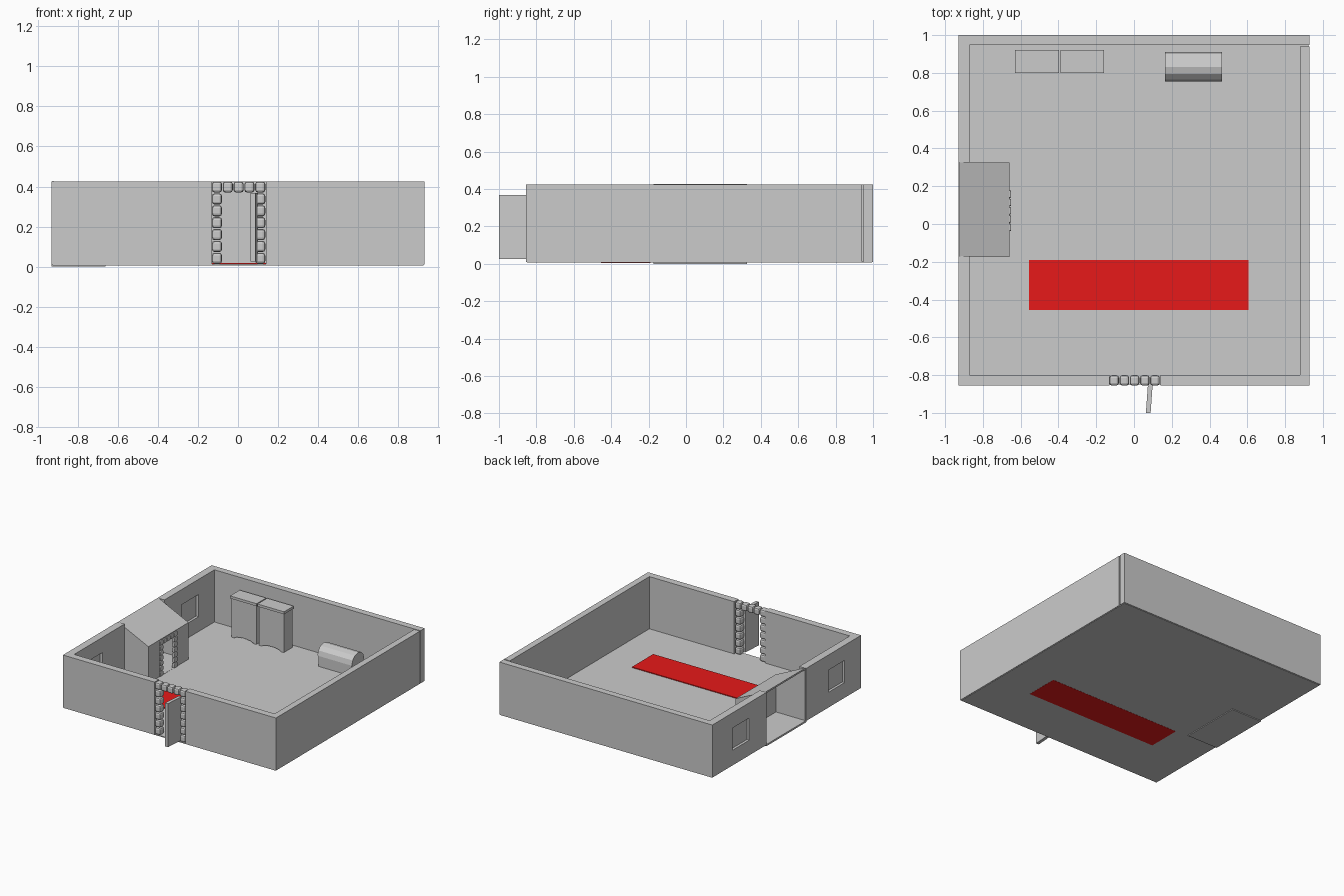
import bpy, bmesh, math
from mathutils import Matrix, Vector

if "Cube" in bpy.data.objects:
    bpy.data.objects.remove(bpy.data.objects["Cube"])


def mesh_object(name, bm):
    bmesh.ops.recalc_face_normals(bm, faces=bm.faces)
    me = bpy.data.meshes.new(name)
    bm.to_mesh(me)
    bm.free()
    ob = bpy.data.objects.new(name, me)
    bpy.context.collection.objects.link(ob)
    return ob


def add_box(bm, lo, hi, bevel=0):
    lo, hi = Vector(lo), Vector(hi)
    size = hi - lo
    mat = Matrix.Translation((lo + hi) / 2) @ Matrix.Diagonal((*size, 1))
    verts = bmesh.ops.create_cube(bm, size=1, matrix=mat)["verts"]
    if bevel:
        edges = list({e for v in verts for e in v.link_edges})
        bmesh.ops.bevel(bm, geom=edges, offset=bevel, segments=2, profile=0.5, affect='EDGES')


def box(name, lo, hi):
    bm = bmesh.new()
    add_box(bm, lo, hi)
    return mesh_object(name, bm)


def prism(name, pts, start, end):
    """Extrude a 3D outline from start to end offsets."""
    bm = bmesh.new()
    start, end = Vector(start), Vector(end)
    face = bm.faces.new([bm.verts.new(Vector(p) + start) for p in pts])
    out = bmesh.ops.extrude_face_region(bm, geom=[face])["geom"]
    bmesh.ops.translate(bm, vec=end - start, verts=[v for v in out if isinstance(v, bmesh.types.BMVert)])
    return mesh_object(name, bm)


def stone_arch(name, width, height, depth, loc, turn=0):
    """Doorway surround: two columns of rounded stones and a lintel row."""
    bm = bmesh.new()
    dx, dz = width / 5, height / 7
    g = 0.002
    cells = [(i, k) for k in range(6) for i in (0, 4)] + [(i, 6) for i in range(5)]
    for i, k in cells:
        x, z = -width / 2 + i * dx, k * dz
        add_box(bm, (x + g, -depth / 2, z + g), (x + dx - g, depth / 2, z + dz - g),
                min(dx, depth, dz) * 0.25)
    ob = mesh_object(name, bm)
    ob.location = loc
    ob.rotation_euler.z = turn
    return ob


B, T = 0.01, 0.425  # wall base and top

# Floor and red carpet
box("floor", (-0.925, -0.85, 0.006), (0.925, 0.995, 0.013))
carpet = box("carpet", (-0.555, -0.455, 0.005), (0.605, -0.19, 0.019))
red = bpy.data.materials.new("carpet_red")
red.diffuse_color = (0.8, 0.01, 0.01, 1)
red.use_nodes = True
red.node_tree.nodes["Principled BSDF"].inputs["Base Color"].default_value = red.diffuse_color
carpet.data.materials.append(red)

# Plain walls
box("front_wall_left", (-0.87, -0.855, B), (-0.13, -0.80, T))
box("front_wall_right", (0.14, -0.855, B), (0.93, -0.80, T))
box("right_wall", (0.88, -0.80, B), (0.93, 0.94, T))
box("back_wall", (-0.87, 0.948, B), (0.93, 1.0, T))

# Left wall halves with windows recessed from both sides
for label, y0, y1, w0, w1 in (("front", -0.855, -0.17, -0.65, -0.45), ("back", 0.325, 1.0, 0.54, 0.75)):
    wall = box("left_wall_" + label, (-0.93, y0, B), (-0.87, y1, T))
    for lo, hi in ((-0.95, -0.91), (-0.89, -0.85)):
        cutter = box("window_cutter", (lo, w0, 0.13), (hi, w1, 0.305))
        cutter.hide_render = True
        mod = wall.modifiers.new("window", 'BOOLEAN')
        mod.object = cutter
        mod.solver = 'EXACT'
        bpy.context.view_layer.objects.active = wall
        bpy.ops.object.modifier_apply(modifier=mod.name)
        bpy.data.objects.remove(cutter)

# Front doorway and open door leaf
stone_arch("door_arch", 0.27, 0.415, 0.055, (0.003, -0.828, 0.012))
prism("door", [(0.074, -0.845, 0), (0.099, -0.845, 0), (0.088, -1.0, 0), (0.063, -1.0, 0)],
      (0, 0, 0.025), (0, 0, 0.368))

# Alcove open to the outside, with sloping roof
X0, X1, Y0, Y1, F = -0.925, -0.66, -0.175, 0.325, 0.30
t = 0.01
box("alcove_floor", (X0 - 0.005, Y0, 0), (X1, Y1, 0.014))
side = [(X0, 0, 0.005), (X1, 0, 0.005), (X1, 0, F), (X0, 0, T)]
prism("alcove_side_front", side, (0, Y0, 0), (0, Y0 + t, 0))
prism("alcove_side_back", side, (0, Y1 - t, 0), (0, Y1, 0))
prism("alcove_roof", [(X0, 0, T - t), (X1, 0, F - t), (X1, 0, F + 0.003), (X0, 0, T + 0.003)],
      (0, Y0, 0), (0, Y1, 0))
box("alcove_front_a", (X1 - t, Y0, 0.005), (X1, -0.03, F))
box("alcove_front_b", (X1 - t, 0.17, 0.005), (X1, Y1, F))
stone_arch("alcove_arch", 0.22, 0.285, 0.025, (-0.663, 0.07, 0.012), math.pi / 2)

# Wardrobes with arched plinth and cornice
for i, x0 in enumerate((-0.63, -0.39)):
    x1 = x0 + 0.232
    a, b, mid = x0 + 0.008, x1 - 0.008, x0 + 0.116
    arch = [(mid + 0.085 * math.cos(k * math.pi / 8), 0, 0.01 + 0.022 * math.sin(k * math.pi / 8))
            for k in range(9)]
    outline = [(a, 0, 0.01), (a, 0, 0.32), (b, 0, 0.32), (b, 0, 0.01)] + arch
    prism(f"wardrobe_body_{i + 1}", outline, (0, 0.808, 0), (0, 0.918, 0))
    box(f"wardrobe_top_{i + 1}", (x0, 0.80, 0.32), (x1, 0.92, 0.34))

# Chest with barrel lid
box("chest_body", (0.17, 0.76, 0.01), (0.46, 0.905, 0.098))
lid = [(0, 0.8325 + 0.0775 * math.cos(k * math.pi / 6), 0.098 + 0.075 * math.sin(k * math.pi / 6))
       for k in range(7)]
prism("chest_lid", lid, (0.165, 0, 0), (0.465, 0, 0))
